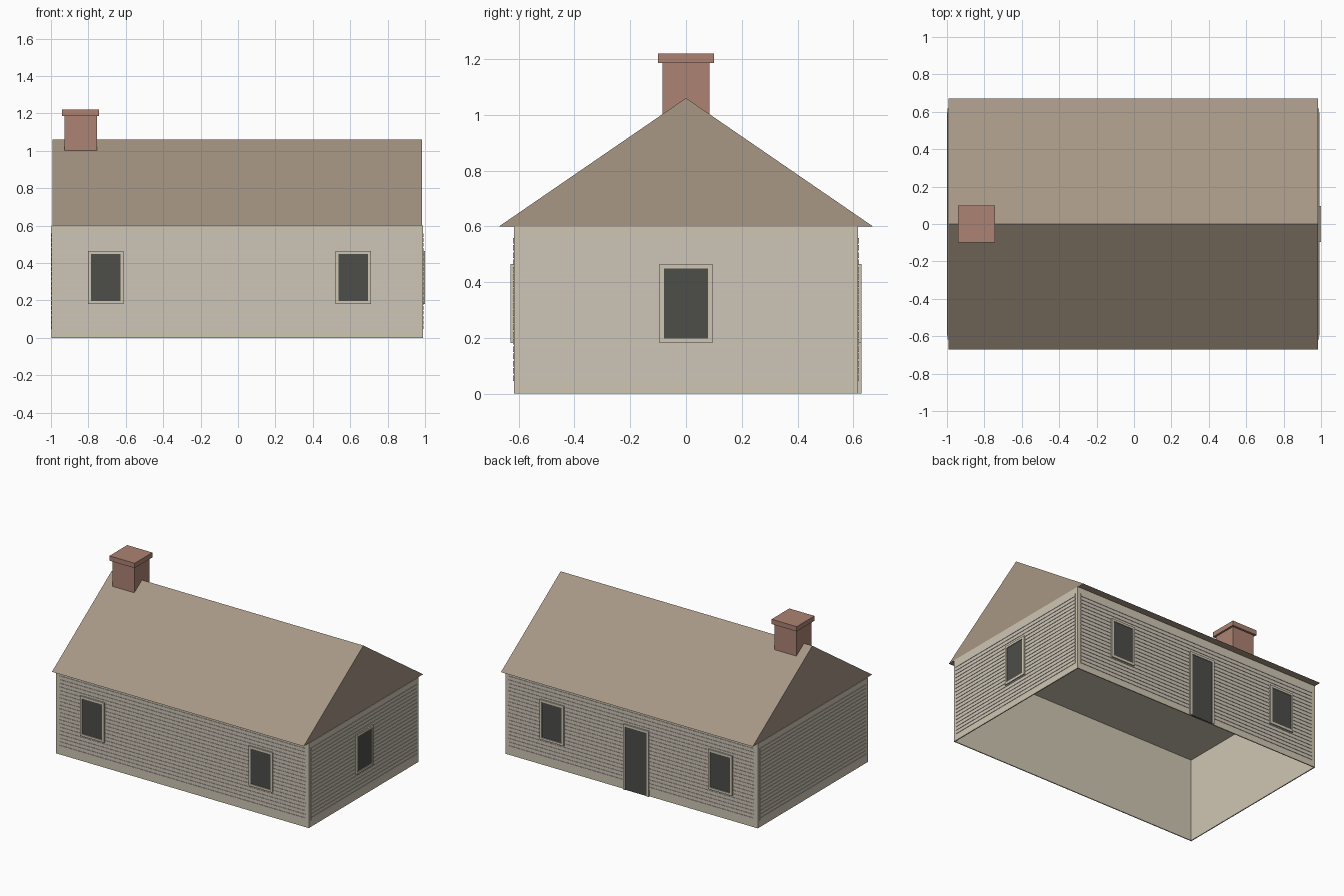
import bpy, bmesh
from mathutils import Matrix, Vector

old = bpy.data.objects.get("Cube")
if old:
    bpy.data.objects.remove(old, do_unlink=True)


def material(name, rgb):
    lin = [((c / 255 + 0.055) / 1.055) ** 2.4 for c in rgb] + [1.0]
    m = bpy.data.materials.new(name)
    m.use_nodes = True
    m.diffuse_color = lin
    bsdf = m.node_tree.nodes["Principled BSDF"]
    bsdf.inputs["Base Color"].default_value = lin
    bsdf.inputs["Roughness"].default_value = 0.9
    return m


cream = material("cream wall", (207, 198, 180))
board = material("pale siding", (206, 197, 184))
brown = material("brown roof", (167, 151, 133))
brick = material("brick red", (172, 131, 115))
dark = material("dark opening", (77, 78, 73))


def finish(name, bm, mat):
    bmesh.ops.recalc_face_normals(bm, faces=bm.faces)
    mesh = bpy.data.meshes.new(name)
    bm.to_mesh(mesh)
    bm.free()
    mesh.materials.append(mat)
    ob = bpy.data.objects.new(name, mesh)
    bpy.context.collection.objects.link(ob)
    return ob


def add_box(bm, lo, hi):
    lo, hi = Vector(lo), Vector(hi)
    place = Matrix.Translation((lo + hi) / 2) @ Matrix.Diagonal((*(hi - lo), 1))
    return bmesh.ops.create_cube(bm, size=1, matrix=place)["verts"]


def box(name, lo, hi, mat):
    bm = bmesh.new()
    add_box(bm, lo, hi)
    return finish(name, bm, mat)


X0, X1, Y, EAVE, RIDGE = -0.996, 0.988, 0.617, 0.6, 1.06

# Wall shell, open underneath
bm = bmesh.new()
add_box(bm, (X0, -Y, 0), (X1, Y, EAVE))
bm.normal_update()
bmesh.ops.delete(bm, geom=[f for f in bm.faces if f.normal.z < -0.5], context="FACES")
walls = finish("walls", bm, cream)
shell = walls.modifiers.new("thickness", "SOLIDIFY")
shell.thickness = 0.01
shell.offset = -1

# Gabled roof prism
bm = bmesh.new()
profile = [(-0.67, EAVE), (0.67, EAVE), (0, RIDGE)]
end = bm.faces.new([bm.verts.new((X0 + 0.003, y, z)) for y, z in profile])
ext = bmesh.ops.extrude_face_region(bm, geom=[end])
bmesh.ops.translate(bm, vec=(X1 - X0 - 0.006, 0, 0),
                    verts=[v for v in ext["geom"] if isinstance(v, bmesh.types.BMVert)])
bm.faces.new([v for v in end.verts]) if not end.is_valid else None
finish("roof", bm, brown)

# Chimney
box("chimney_stack", (-0.927, -0.085, 0.95), (-0.755, 0.085, 1.186), brick)
box("chimney_cap", (-0.94, -0.1, 1.186), (-0.742, 0.1, 1.22), brick)


# Each wall frame maps (along, up, outward) to the model
def wall_frame(origin, along, out):
    m = Matrix((along, (0, 0, 1), out)).transposed().to_4x4()
    return Matrix.Translation(origin) @ m


FRAMES = {
    "front": wall_frame((0, -Y, 0), (1, 0, 0), (0, -1, 0)),
    "back": wall_frame((0, Y, 0), (1, 0, 0), (0, 1, 0)),
    "left": wall_frame((X1, 0, 0), (0, 1, 0), (1, 0, 0)),
    "right": wall_frame((X0, 0, 0), (0, 1, 0), (-1, 0, 0)),
}


# Horizontal siding boards with narrow gaps
def siding(side, a0, a1):
    bm = bmesh.new()
    count, low, high = 20, 0.043, 0.562
    pitch = (high - low) / count
    for i in range(count):
        z = low + i * pitch
        add_box(bm, (a0, z + 0.003, -0.002), (a1, z + pitch - 0.003, 0.003))
    bm.transform(FRAMES[side])
    finish(side + "_siding", bm, board)


for side in FRAMES:
    if side in ("front", "back"):
        siding(side, -0.968, 0.963)
    else:
        siding(side, -0.595, 0.595)


# Framed opening: four trim strips around a dark pane
def opening(name, side, centre, half, z0, z1, sill=True):
    t = 0.016
    a, b = centre - half, centre + half
    strips = [((a, z0), (a + t, z1)), ((b - t, z0), (b, z1)),
              ((a + t, z1 - t), (b - t, z1))]
    if sill:
        strips.append(((a + t, z0), (b - t, z0 + t)))
    bm = bmesh.new()
    for lo, hi in strips:
        add_box(bm, (*lo, -0.002), (*hi, 0.012))
    bm.transform(FRAMES[side])
    finish(name + "_trim", bm, cream)
    bm = bmesh.new()
    add_box(bm, (a + t, z0 + (t if sill else 0), -0.002), (b - t, z1 - t, 0.007))
    bm.transform(FRAMES[side])
    finish(name + "_pane", bm, dark)


for side in ("front", "back"):
    for label, x in (("right", -0.707), ("left", 0.616)):
        opening(f"{side}_{label}_window", side, x, 0.095, 0.182, 0.465)
opening("left_gable_window", "left", 0, 0.095, 0.182, 0.465)
opening("back_door", "back", -0.045, 0.1, 0.0, 0.465, sill=False)
